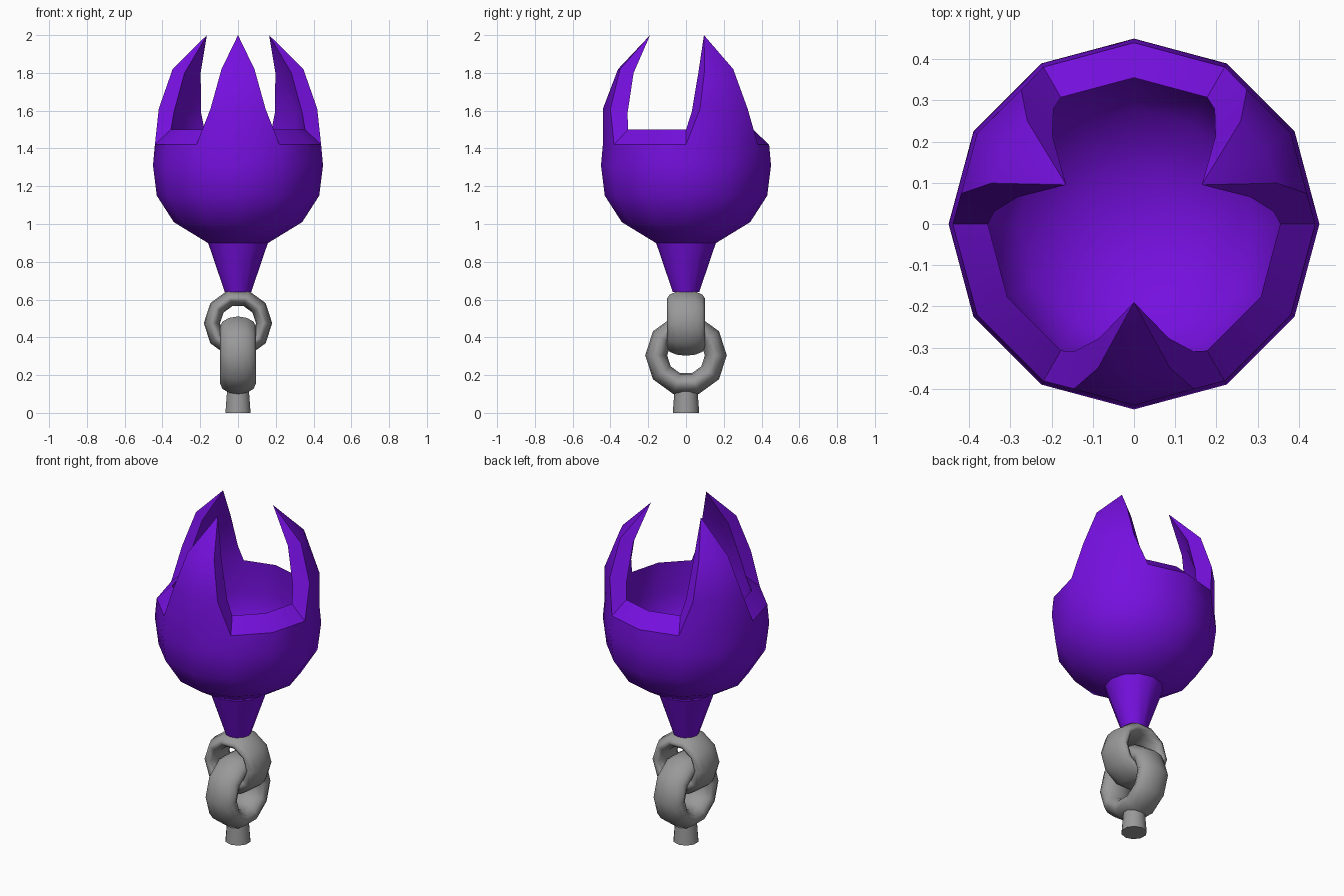
import bpy, bmesh
from math import cos, sin, radians

if "Cube" in bpy.data.objects:
    bpy.data.objects.remove(bpy.data.objects["Cube"], do_unlink=True)


def make_material(name, rgb):
    mat = bpy.data.materials.new(name)
    mat.use_nodes = True
    mat.diffuse_color = (*rgb, 1)
    mat.node_tree.nodes["Principled BSDF"].inputs["Base Color"].default_value = (*rgb, 1)
    return mat


purple = make_material("purple", (0.18, 0.005, 0.74))
grey = make_material("grey", (0.32, 0.32, 0.32))


def finish(obj, name, mat, angle=38):
    obj.name = name
    obj.data.materials.append(mat)
    bpy.ops.object.select_all(action='DESELECT')
    obj.select_set(True)
    bpy.context.view_layer.objects.active = obj
    bpy.ops.object.shade_smooth_by_angle(angle=radians(angle))


def cone(name, mat, sides, r_low, r_high, low, high):
    bpy.ops.mesh.primitive_cone_add(vertices=sides, radius1=r_low, radius2=r_high,
                                    depth=high - low, location=(0, 0, (low + high) / 2))
    finish(bpy.context.object, name, mat)


def link(name, major, minor, half_width, z, turn):
    # ring standing upright with a flattened, wide tube
    bpy.ops.mesh.primitive_torus_add(major_segments=10, minor_segments=12,
                                     major_radius=major, minor_radius=minor,
                                     location=(0, 0, z),
                                     rotation=(radians(90), 0, radians(turn)))
    obj = bpy.context.object
    obj.scale.z = half_width / minor
    finish(obj, name, grey, 180)


# Clawed cup: twelve-sided shell with three pointed prongs
SIDES = 12
bm = bmesh.new()


def polar(r, angle, z):
    a = radians(angle)
    return bm.verts.new((r * cos(a), r * sin(a), z))


def surface(profile):
    rows = [[polar(r, 30 * i, z) for i in range(SIDES)] for r, z in profile]
    for low, high in zip(rows, rows[1:]):
        for i in range(SIDES):
            j = (i + 1) % SIDES
            bm.faces.new((low[i], low[j], high[j], high[i]))
    bm.faces.new(rows[0])
    return rows[-1]


outer_rim = surface([(0.16, 0.9), (0.34, 1.01), (0.43, 1.15), (0.45, 1.31), (0.44, 1.42)])
inner_rim = surface([(0.12, 0.98), (0.28, 1.07), (0.35, 1.18), (0.367, 1.31), (0.355, 1.5)])


def prong_side(rim, start, levels, tip):
    # one skin of a prong: middle radius, edge radius, edge angle, height
    rows = [[rim[(start + k) % SIDES] for k in range(3)]]
    middle = 30 * (start + 1)
    for r_mid, r_edge, spread, z in levels:
        rows.append([polar(r_edge, middle - spread, z), polar(r_mid, middle, z),
                     polar(r_edge, middle + spread, z)])
    for low, high in zip(rows, rows[1:]):
        for k in range(2):
            bm.faces.new((low[k], low[k + 1], high[k + 1], high[k]))
    for k in range(2):
        bm.faces.new((rows[-1][k], rows[-1][k + 1], tip))
    return rows


for start in (0, 4, 8):
    tip = polar(0.19, 30 * (start + 1), 2)
    outside = prong_side(outer_rim, start, [(0.44, 0.426, 20, 1.61), (0.36, 0.36, 14, 1.82)], tip)
    inside = prong_side(inner_rim, start, [(0.355, 0.341, 25, 1.59), (0.285, 0.29, 17, 1.8)], tip)
    # side walls between the two skins
    for k in (0, 2):
        for n in range(2):
            bm.faces.new((outside[n][k], inside[n][k], inside[n + 1][k], outside[n + 1][k]))
        bm.faces.new((outside[2][k], inside[2][k], tip))
    # sloped rim in the gap after each prong
    for i in (start + 2, start + 3):
        j = (i + 1) % SIDES
        bm.faces.new((outer_rim[i], outer_rim[j], inner_rim[j], inner_rim[i]))

bmesh.ops.recalc_face_normals(bm, faces=bm.faces)
# the hollow skin must face inward when the shell's two skins join
mesh = bpy.data.meshes.new("clawed_cup")
bm.to_mesh(mesh)
bm.free()
cup = bpy.data.objects.new("clawed_cup", mesh)
bpy.context.collection.objects.link(cup)
finish(cup, "clawed_cup", purple)

# Tapered neck under the cup
cone("neck", purple, 12, 0.07, 0.16, 0.64, 0.905)

# Two interlocked links and the end stub
link("upper_link", 0.138, 0.043, 0.1, 0.475, 0)
link("lower_link", 0.158, 0.058, 0.095, 0.305, 90)
cone("end_stub", grey, 10, 0.07, 0.06, 0, 0.13)
